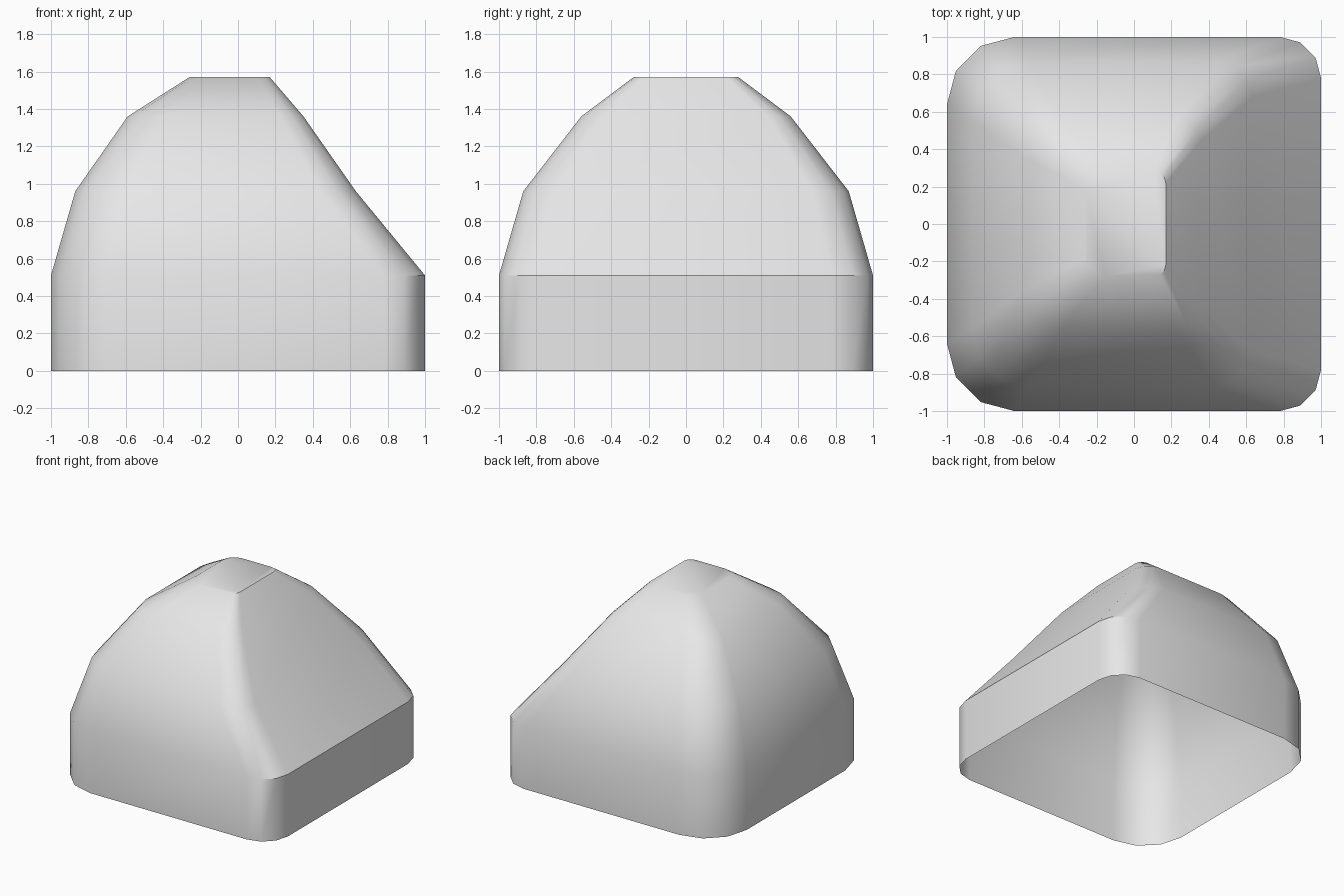
import bpy, bmesh
from math import cos, sin, pi, radians

cube = bpy.data.objects.get("Cube")
if cube:
    bpy.data.objects.remove(cube)

grey = bpy.data.materials.new("light_grey")
grey.use_nodes = True
grey.diffuse_color = (0.8, 0.8, 0.8, 1)
grey.node_tree.nodes["Principled BSDF"].inputs["Base Color"].default_value = (0.8, 0.8, 0.8, 1)

# Cross-sections: height, back x, sloped-face x, half depth
SECTIONS = [
    (0.00, -1.00, 1.00, 1.00),
    (0.51, -1.00, 1.00, 1.00),
    (0.96, -0.87, 0.63, 0.87),
    (1.36, -0.59, 0.35, 0.56),
    (1.57, -0.26, 0.17, 0.28),
]
WIDE_CORNER, TIGHT_CORNER, STEPS = 0.36, 0.22, 3


def rounded_ring(bm, z, x_min, x_max, half):
    """Rectangle with corners that shrink along with its depth."""
    wide, tight = WIDE_CORNER * half, TIGHT_CORNER * half
    corners = [(x_max - tight, half - tight, tight),
               (x_min + wide, half - wide, wide),
               (x_min + wide, wide - half, wide),
               (x_max - tight, tight - half, tight)]
    ring = []
    for i, (cx, cy, r) in enumerate(corners):
        for s in range(STEPS + 1):
            a = (i + s / STEPS) * pi / 2
            ring.append(bm.verts.new((cx + r * cos(a), cy + r * sin(a), z)))
    return ring


# Hollow shell, open underneath, with a flat top
bm = bmesh.new()
rings = [rounded_ring(bm, *section) for section in SECTIONS]
for low, high in zip(rings, rings[1:]):
    n = len(low)
    for i in range(n):
        j = (i + 1) % n
        bm.faces.new((low[i], low[j], high[j], high[i]))
bm.faces.new(rings[-1])

mesh = bpy.data.meshes.new("rounded_shell")
bm.to_mesh(mesh)
bm.free()
mesh.materials.append(grey)
shell = bpy.data.objects.new("rounded_shell", mesh)
bpy.context.collection.objects.link(shell)

# Smooth sides, crisp top rim and lower edge of the slope
bpy.ops.object.select_all(action='DESELECT')
shell.select_set(True)
bpy.context.view_layer.objects.active = shell
bpy.ops.object.shade_smooth_by_angle(angle=radians(35))
